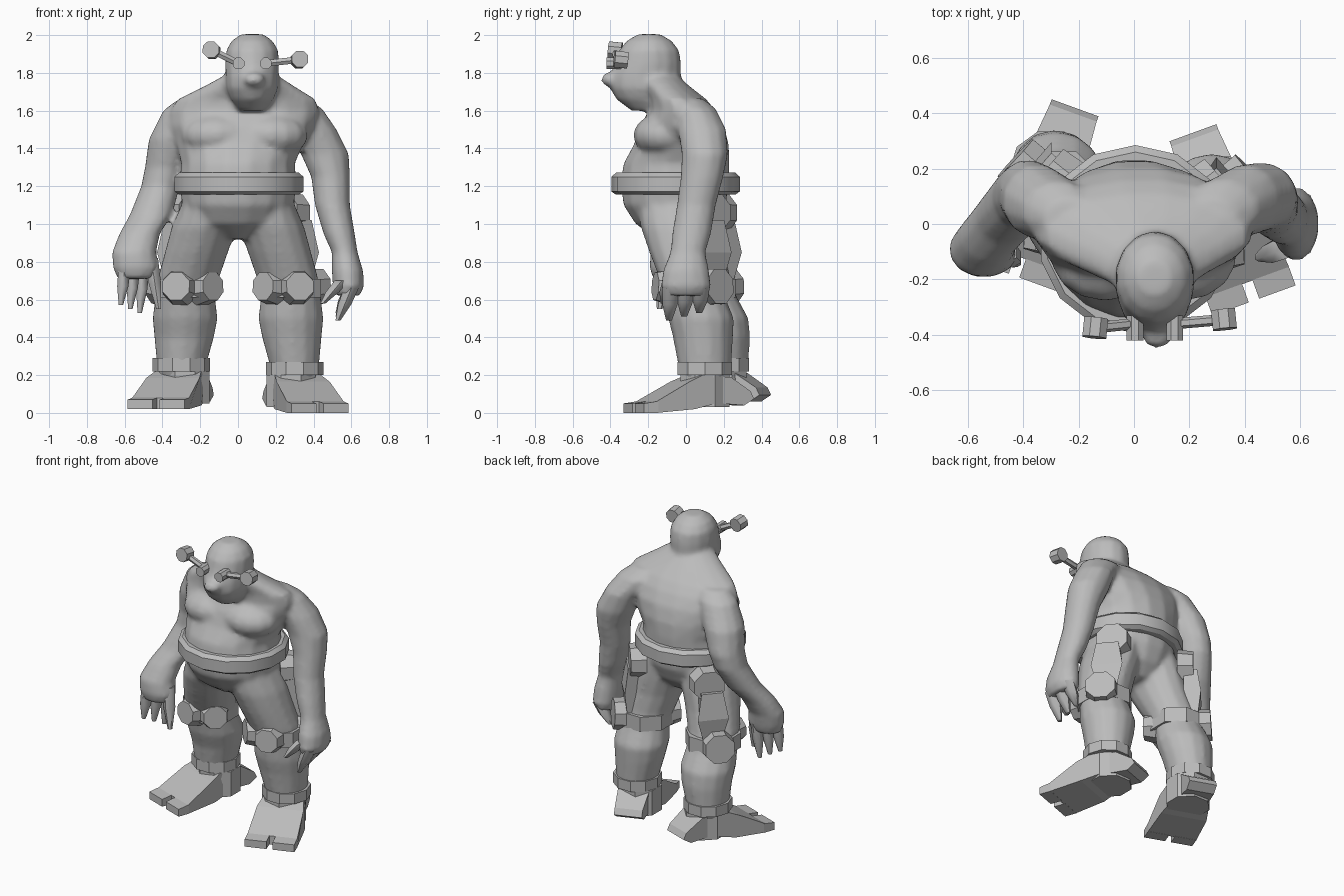
import bpy, bmesh, math
from mathutils import Vector, Matrix

cube = bpy.data.objects.get("Cube")
if cube:
    bpy.data.objects.remove(cube)

grey = bpy.data.materials.new("plain_grey")
grey.use_nodes = True
COLOUR = (0.5, 0.5, 0.5, 1)
grey.diffuse_color = COLOUR
grey.node_tree.nodes["Principled BSDF"].inputs["Base Color"].default_value = COLOUR


def finish(name, bm, smooth=None):
    bmesh.ops.recalc_face_normals(bm, faces=bm.faces)
    mesh = bpy.data.meshes.new(name)
    bm.to_mesh(mesh)
    bm.free()
    mesh.materials.append(grey)
    ob = bpy.data.objects.new(name, mesh)
    bpy.context.collection.objects.link(ob)
    if smooth:
        bpy.ops.object.select_all(action='DESELECT')
        ob.select_set(True)
        bpy.context.view_layer.objects.active = ob
        bpy.ops.object.shade_smooth_by_angle(angle=math.radians(smooth))
    return ob


def loft(name, rings, sides=14, smooth=60):
    """Skin over level ellipses given as (z, x, y, rx, ry)."""
    bm = bmesh.new()
    loops = []
    for z, x, y, rx, ry in rings:
        angles = [2 * math.pi * (i + 0.5) / sides for i in range(sides)]
        loops.append([bm.verts.new((x + rx * math.cos(a), y + ry * math.sin(a), z)) for a in angles])
    for a, b in zip(loops, loops[1:]):
        for i in range(sides):
            j = (i + 1) % sides
            bm.faces.new((a[i], a[j], b[j], b[i]))
    bm.faces.new(loops[0])
    bm.faces.new(loops[-1])
    return finish(name, bm, smooth)


def slab(name, profile, matrix):
    """Side profile of (forward, height, half width) spread to both sides."""
    bm = bmesh.new()
    sides = [[bm.verts.new(matrix @ Vector((s * w, -d, z))) for d, z, w in profile] for s in (-1, 1)]
    a, b = sides
    for i in range(len(a)):
        j = (i + 1) % len(a)
        bm.faces.new((a[i], a[j], b[j], b[i]))
    bm.faces.new(a)
    bm.faces.new(b)
    return finish(name, bm)


def disc(name, centre, axis, radius, depth, sides=8, front=1.0):
    """Faceted cylinder along an axis, with its front end scaled."""
    bm = bmesh.new()
    turn = Vector(axis).to_track_quat('Z', 'Y').to_matrix().to_4x4()
    spin = Matrix.Rotation(math.pi / sides, 4, 'Z')
    bmesh.ops.create_cone(bm, cap_ends=True, segments=sides, radius1=radius, radius2=radius * front,
                          depth=depth, matrix=Matrix.Translation(centre) @ turn @ spin)
    return finish(name, bm)


def ball(name, centre, size):
    bm = bmesh.new()
    place = Matrix.Translation(centre) @ Matrix.Diagonal((*size, 1))
    bmesh.ops.create_uvsphere(bm, u_segments=14, v_segments=9, radius=1, matrix=place)
    return finish(name, bm, 60)


# Torso leaning forward into the neck
flesh = [loft("body", [
    (0.92, 0, -0.03, 0.08, 0.12), (1.0, 0, -0.05, 0.25, 0.22), (1.1, 0, -0.06, 0.3, 0.275),
    (1.22, 0, -0.06, 0.315, 0.29), (1.32, 0, -0.05, 0.305, 0.285), (1.42, 0.01, -0.025, 0.34, 0.255),
    (1.52, 0.025, -0.02, 0.385, 0.225), (1.6, 0.035, -0.02, 0.4, 0.18), (1.66, 0.045, -0.045, 0.37, 0.155),
    (1.73, 0.06, -0.11, 0.24, 0.13), (1.8, 0.07, -0.17, 0.12, 0.11)], 16)]
for side, s in (("left", 1), ("right", -1)):
    flesh.append(ball(f"{side}_breast", (0.035 + 0.14 * s, -0.11, 1.47), (0.2, 0.17, 0.12)))

# Belt
loft("belt", [(1.155, 0.005, -0.055, 0.325, 0.315), (1.172, 0.005, -0.055, 0.35, 0.34),
              (1.25, 0.005, -0.055, 0.35, 0.34), (1.272, 0.005, -0.055, 0.325, 0.315)], 14, 30)

# Head with heavy jaw
HX = 0.075
flesh.append(loft("head", [
    (1.6, HX, -0.2, 0.07, 0.09), (1.66, HX, -0.215, 0.115, 0.155), (1.72, HX, -0.22, 0.14, 0.185),
    (1.78, HX, -0.215, 0.142, 0.19), (1.85, HX, -0.2, 0.145, 0.175), (1.92, HX, -0.195, 0.14, 0.16),
    (1.97, HX, -0.195, 0.11, 0.12), (2.005, HX, -0.195, 0.06, 0.06)]))
flesh.append(ball("mouth", (HX + 0.01, -0.395, 1.765), (0.06, 0.055, 0.04)))

# Eyes and the stalks reaching out sideways from them
for side, s, tip in (("right", -1, (-0.14, -0.375, 1.92)), ("left", 1, (0.325, -0.345, 1.87))):
    root = Vector((HX + 0.072 * s, -0.36, 1.85))
    tip = Vector(tip)
    disc(f"{side}_eye", root + Vector((0, -0.015, 0)), (0, -1, 0), 0.033, 0.09)
    disc(f"{side}_stalk", (root + tip) / 2, tip - root, 0.02, (tip - root).length, 6)
    disc(f"{side}_stalk_end", tip, (0.1 * s, -1, 0.1), 0.047, 0.07)

# Arms
flesh.append(loft("left_arm", [
    (1.665, 0.27, 0.02, 0.1, 0.07), (1.61, 0.31, 0.05, 0.14, 0.11), (1.5, 0.4, 0.085, 0.125, 0.13),
    (1.37, 0.46, 0.1, 0.13, 0.125), (1.25, 0.49, 0.085, 0.105, 0.115), (1.1, 0.5, 0.055, 0.095, 0.105),
    (0.95, 0.535, 0.03, 0.085, 0.105), (0.85, 0.565, 0.01, 0.07, 0.095), (0.75, 0.58, 0, 0.085, 0.125),
    (0.67, 0.585, 0, 0.085, 0.135), (0.62, 0.58, 0, 0.065, 0.115)], 12))
flesh.append(loft("right_arm", [
    (1.66, -0.22, 0.02, 0.1, 0.07), (1.6, -0.27, 0.045, 0.13, 0.11), (1.45, -0.345, 0.08, 0.13, 0.135),
    (1.3, -0.385, 0.11, 0.11, 0.125), (1.2, -0.41, 0.1, 0.105, 0.115), (1.05, -0.46, 0.03, 0.115, 0.105),
    (0.95, -0.52, -0.04, 0.11, 0.1), (0.85, -0.55, -0.09, 0.12, 0.1), (0.77, -0.54, -0.1, 0.125, 0.095),
    (0.71, -0.54, -0.1, 0.1, 0.075)], 12))


# Fingers, each from knuckle to tip
def finger(name, base, tip, radius):
    a, b = Vector(base), Vector(tip)
    rings = []
    for t, k in ((0, 1), (0.5, 0.9), (1, 0.35)):
        p = a.lerp(b, t)
        rings.append((p.z, p.x, p.y, radius * k, radius * k))
    loft(name, rings, 6)


for i in range(3):
    finger(f"left_finger_{i}", (0.6, -0.08 + 0.08 * i, 0.66), (0.53, -0.09 + 0.08 * i, 0.49 + 0.02 * i), 0.045)
    finger(f"right_finger_{i}", (-0.6 + 0.05 * i, -0.13 + 0.04 * i, 0.77),
           (-0.62 + 0.05 * i, -0.14 + 0.04 * i, 0.57 - 0.02 * i), 0.038)
finger("left_thumb", (0.55, -0.08, 0.7), (0.45, -0.12, 0.58), 0.045)
finger("right_thumb", (-0.46, -0.1, 0.82), (-0.42, -0.14, 0.55), 0.042)

# Legs, armour and feet; the right leg stands further back
LEG = [(1.12, 0.145, -0.04, 0.15, 0.22), (0.98, 0.18, -0.03, 0.175, 0.21), (0.85, 0.22, -0.01, 0.17, 0.185),
       (0.72, 0.26, 0.02, 0.165, 0.165), (0.62, 0.28, 0.05, 0.16, 0.155), (0.5, 0.28, 0.08, 0.175, 0.175),
       (0.4, 0.285, 0.09, 0.16, 0.16), (0.24, 0.3, 0.1, 0.13, 0.14), (0.17, 0.3, 0.1, 0.11, 0.11)]
FOOT = [(-0.03, 0.05, 0.12), (0.1, 0.02, 0.15), (0.32, 0, 0.16), (0.32, 0.06, 0.16),
        (0.13, 0.165, 0.15), (0.05, 0.2, 0.13), (-0.03, 0.2, 0.12)]
HEEL = [(-0.06, 0.05, 0.1), (-0.2, 0.04, 0.09), (-0.255, 0.075, 0.09), (-0.235, 0.115, 0.09),
        (-0.12, 0.19, 0.1), (-0.06, 0.19, 0.1)]
TOE = [(0.31, 0, 0.07), (0.39, 0, 0.07), (0.39, 0.05, 0.07), (0.31, 0.062, 0.07)]
PLATE = [(-0.04, 0.7, 0.06), (0.05, 0.7, 0.06), (0.07, 0.85, 0.1), (0.045, 1.02, 0.07), (-0.04, 1.02, 0.07)]

for side, s, back, lift in (("left", 1, 0, 0), ("right", -1, 0.09, 0.02)):
    shift = lambda z: back * min(1, max(0, (1.1 - z) / 0.7))
    flesh.append(loft(f"{side}_leg", [(z, s * x, y + shift(z), rx, ry) for z, x, y, rx, ry in LEG]))

    # Knee strap with faceted pads around it
    knee = Vector((0.275 * s, 0.04 + shift(0.66), 0.66))
    loft(f"{side}_knee_strap", [(z, knee.x, knee.y, 0.178, 0.178) for z in (0.61, 0.71)], 8, 20)
    for label, x, y, front in (("inner", -0.75, -0.8, 0.75), ("front", 0.25, -0.95, 0.75), ("outer", 0.7, 0.65, 0.95)):
        d = Vector((s * x, y, 0.05)).normalized()
        disc(f"{side}_{label}_knee_pad", knee + d * 0.16, d, 0.105, 0.1, 8, front)

    # Plates down the outside of the thigh
    out = Vector((0.75 * s, 0.65, 0)).normalized()
    hip = Vector((0.28 * s, 0.13 + back * 0.4, 1.06))
    disc(f"{side}_hip_plate", hip, out, 0.115, 0.1, 8, 0.9)
    turn = Matrix.Rotation(math.atan2(out.x, -out.y), 4, 'Z')
    slab(f"{side}_thigh_plate", PLATE, Matrix.Translation((0.31 * s, 0.12 + back * 0.6, 0)) @ turn)

    # Foot with split toes, heel, ankle and cuff
    ankle = Vector((0.3 * s, 0.09 + back, lift))
    place = Matrix.Translation(ankle) @ Matrix.Rotation(math.radians(20 * s), 4, 'Z')
    slab(f"{side}_foot", FOOT, place)
    slab(f"{side}_heel", HEEL, place)
    for label, offset in (("inner", -0.09), ("outer", 0.09)):
        slab(f"{side}_{label}_toe", TOE, place @ Matrix.Translation((s * offset, 0, 0)))
    disc(f"{side}_ankle", ankle + Vector((-0.02 * s, 0.01, 0.115)), (0, 0, 1), 0.14, 0.17)
    disc(f"{side}_ankle_cuff", ankle + Vector((0, 0.01, 0.235)), (0, 0, 1), 0.152, 0.07, 10)

# Fuse the flesh parts into one soft skin
bpy.ops.object.select_all(action='DESELECT')
for part in flesh:
    part.select_set(True)
body = flesh[0]
bpy.context.view_layer.objects.active = body
bpy.ops.object.join()
remesh = body.modifiers.new("fuse", 'REMESH')
remesh.mode = 'VOXEL'
remesh.voxel_size = 0.016
remesh.use_smooth_shade = True
soften = body.modifiers.new("soften", 'SMOOTH')
soften.factor = 0.5
soften.iterations = 5
